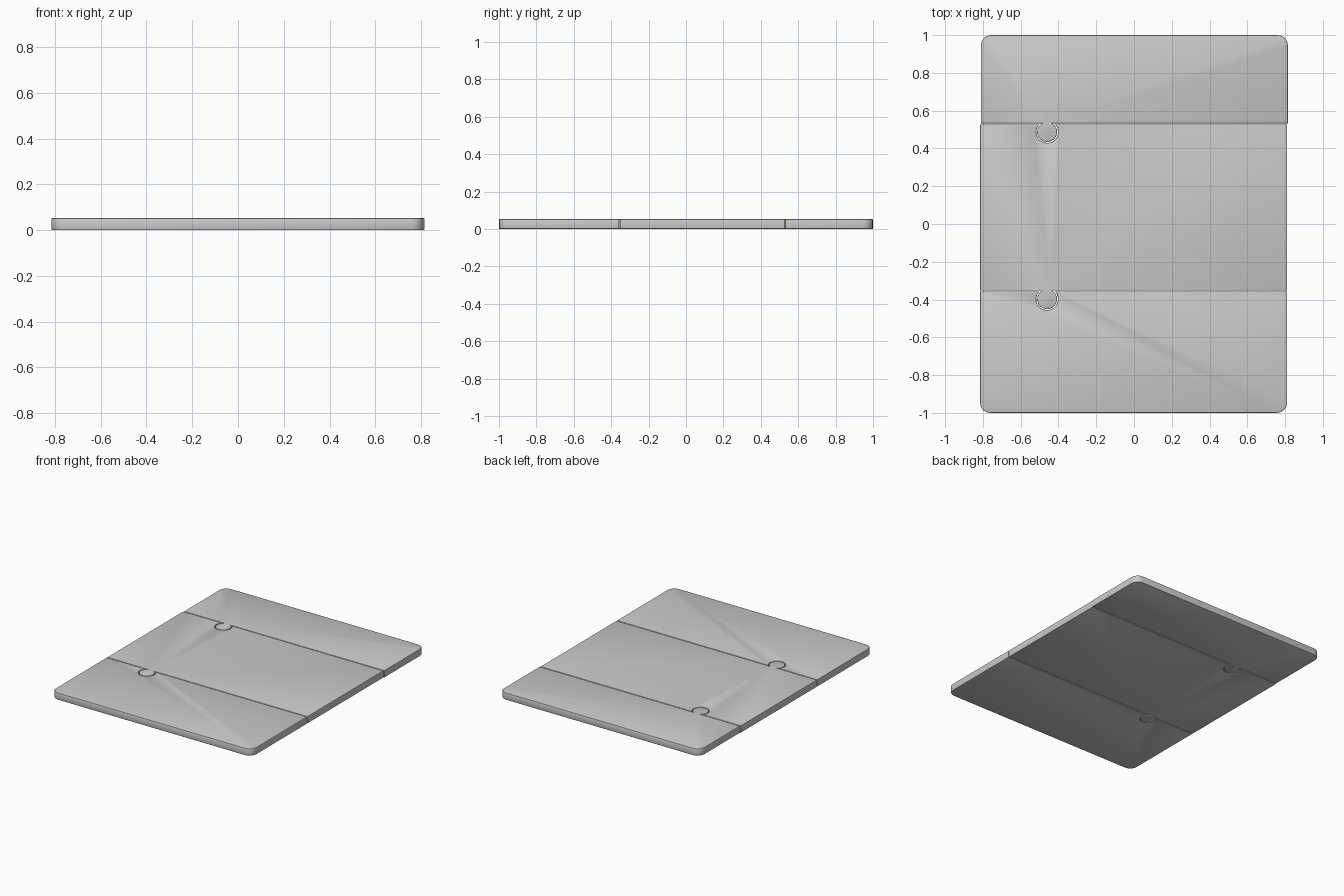
import bpy, bmesh
from math import sin, cos, asin, pi

if "Cube" in bpy.data.objects:
    bpy.data.objects.remove(bpy.data.objects["Cube"])

THICK, GAP, BEVEL = 0.052, 0.005, 0.004
TAB_X, TAB_DROP, TAB_R, CORNER = -0.46, 0.043, 0.053, 0.055


def arc(cx, cy, r, a0, a1, n):
    return [(cx + r * cos(a0 + (a1 - a0) * i / n),
             cy + r * sin(a0 + (a1 - a0) * i / n)) for i in range(n + 1)]


def seam_curve(seam, side):
    # left-to-right round jigsaw knob; side +1 = tab of upper panel, -1 = socket below
    r = TAB_R + (0 if side > 0 else GAP)
    cy = seam - TAB_DROP
    a = asin((TAB_DROP + side * GAP / 2) / r)
    return arc(TAB_X, cy, r, pi - a, 2 * pi + a, 14)


def panel(name, x0, x1, bottom, top, tab=False, socket=False):
    # outline runs counter-clockwise
    if tab:
        y = bottom + GAP / 2
        pts = [(x0, y)] + seam_curve(bottom, 1) + [(x1, y)]
    else:
        pts = arc(x0 + CORNER, bottom + CORNER, CORNER, pi, 1.5 * pi, 4)
        pts += arc(x1 - CORNER, bottom + CORNER, CORNER, 1.5 * pi, 2 * pi, 4)
    if socket:
        y = top - GAP / 2
        pts += [(x1, y)] + seam_curve(top, -1)[::-1] + [(x0, y)]
    else:
        pts += arc(x1 - CORNER, top - CORNER, CORNER, 0, pi / 2, 4)
        pts += arc(x0 + CORNER, top - CORNER, CORNER, pi / 2, pi, 4)

    bm = bmesh.new()
    base = bm.faces.new([bm.verts.new((x, y, 0)) for x, y in pts])
    ext = bmesh.ops.extrude_face_region(bm, geom=[base], use_keep_orig=True)
    lifted = [v for v in ext["geom"] if isinstance(v, bmesh.types.BMVert)]
    bmesh.ops.translate(bm, verts=lifted, vec=(0, 0, THICK))
    bmesh.ops.recalc_face_normals(bm, faces=bm.faces)
    # soften only the top and bottom rims
    rims = [e for e in bm.edges if abs(e.verts[0].co.z - e.verts[1].co.z) < 1e-5]
    bmesh.ops.bevel(bm, geom=rims, offset=BEVEL, segments=2, profile=0.5,
                    affect='EDGES')
    bmesh.ops.recalc_face_normals(bm, faces=bm.faces)
    mesh = bpy.data.meshes.new(name)
    bm.to_mesh(mesh)
    bm.free()
    obj = bpy.data.objects.new(name, mesh)
    bpy.context.collection.objects.link(obj)
    bpy.context.view_layer.objects.active = obj
    obj.select_set(True)
    bpy.ops.object.shade_smooth_by_angle(angle=0.5)
    obj.select_set(False)


# three interlocking board panels
panel("back_panel", -0.811, 0.815, 0.53, 1.0, tab=True)
panel("middle_panel", -0.815, 0.811, -0.355, 0.53, tab=True, socket=True)
panel("front_panel", -0.815, 0.811, -1.0, -0.355, socket=True)
